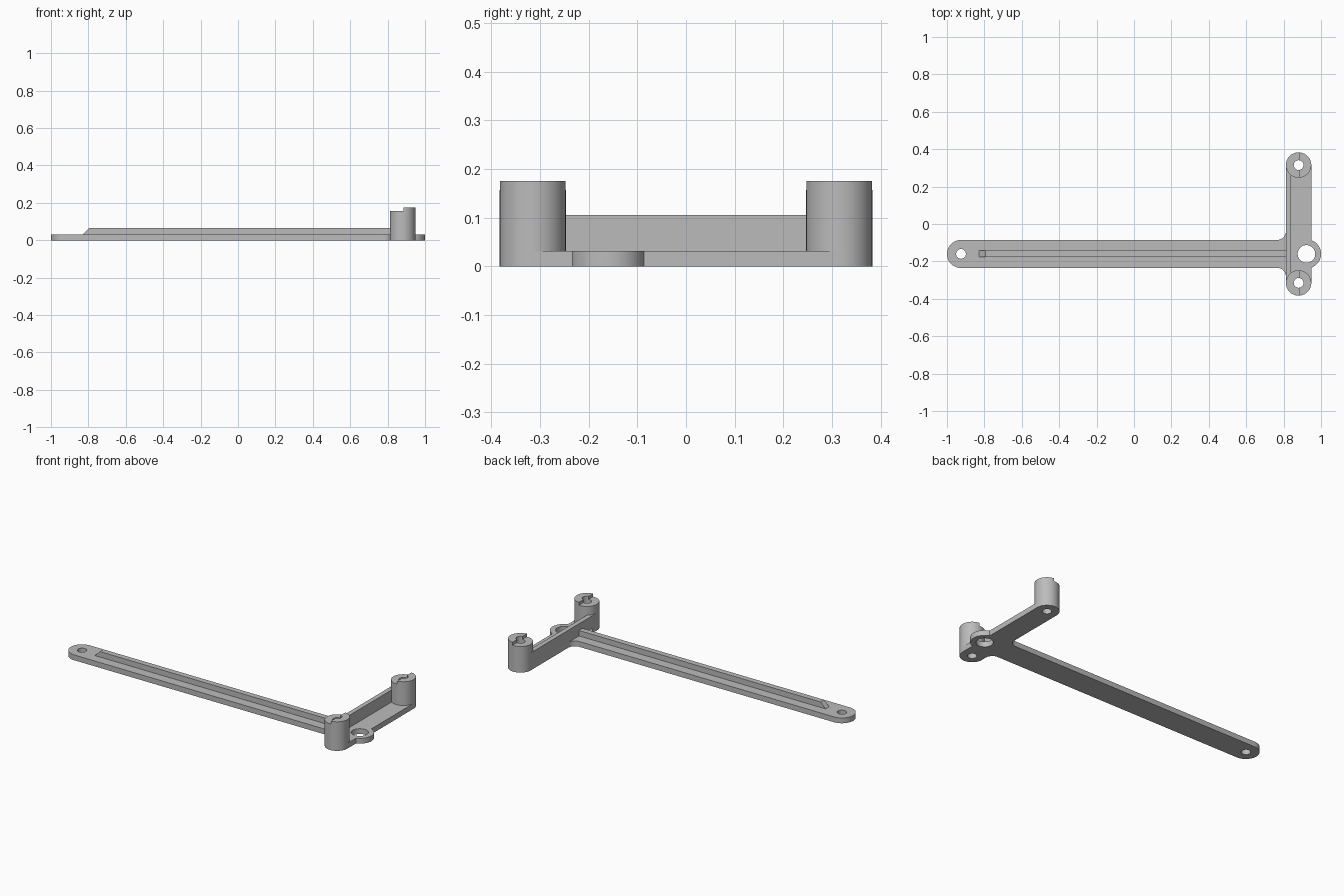
import bpy
import bmesh
from math import cos, sin, pi, acos, radians

cube = bpy.data.objects.get("Cube")
if cube:
    bpy.data.objects.remove(cube, do_unlink=True)

grey = bpy.data.materials.new("plain grey")
grey.use_nodes = True
COLOUR = (0.5, 0.5, 0.5, 1)
grey.diffuse_color = COLOUR
grey.node_tree.nodes["Principled BSDF"].inputs["Base Color"].default_value = COLOUR

ARM_Y, ARM_R = -0.16, 0.075       # long arm centre line and half width
POST_X, POST_Y, POST_R = 0.88, 0.315, 0.068
LOBE_X, LOBE_R = 0.922, 0.078
PIN_R = 0.026
PLATE_H, STEP_H, POST_H = 0.032, 0.157, 0.175
WALL_X = POST_X - POST_R
FILLET = 0.045


def arc(cx, cy, r, start, end, n=24):
    """Points along an arc, angles in radians."""
    return [(cx + r * cos(start + (end - start) * i / n),
             cy + r * sin(start + (end - start) * i / n)) for i in range(n + 1)]


def circle(cx, cy, r, n=48):
    return arc(cx, cy, r, 0, 2 * pi, n)[:-1]


def extruded(name, loops, low, high, upright=False):
    """Solid from an outline and its holes; upright ones are drawn in x-z."""
    curve = bpy.data.curves.new(name, 'CURVE')
    curve.dimensions = '2D'
    curve.fill_mode = 'BOTH'
    curve.extrude = (high - low) / 2
    for loop in loops:
        spline = curve.splines.new('POLY')
        spline.points.add(len(loop) - 1)
        for point, (x, y) in zip(spline.points, loop):
            point.co = (x, y, 0, 1)
        spline.use_cyclic_u = True
    obj = bpy.data.objects.new(name, curve)
    bpy.context.collection.objects.link(obj)
    mid = (low + high) / 2
    if upright:
        obj.rotation_euler.x = pi / 2
        obj.location.y = mid
    else:
        obj.location.z = mid
    bpy.ops.object.select_all(action='DESELECT')
    obj.select_set(True)
    bpy.context.view_layer.objects.active = obj
    bpy.ops.object.convert(target='MESH')
    obj = bpy.context.object
    obj.name = name
    bm = bmesh.new()
    bm.from_mesh(obj.data)
    bmesh.ops.remove_doubles(bm, verts=bm.verts, dist=0.00001)
    bmesh.ops.recalc_face_normals(bm, faces=bm.faces)
    bm.to_mesh(obj.data)
    bm.free()
    obj.data.materials.clear()
    obj.data.materials.append(grey)
    bpy.ops.object.shade_smooth_by_angle(angle=radians(30))
    return obj


# Base plate: long arm, cross bar, end lobe and filleted corners
spread = acos((POST_X + POST_R - LOBE_X) / LOBE_R)
fillet_x, fillet_off = WALL_X - FILLET, ARM_R + FILLET
outline = (arc(-1 + ARM_R, ARM_Y, ARM_R, pi / 2, 3 * pi / 2)
           + arc(fillet_x, ARM_Y - fillet_off, FILLET, pi / 2, 0, 10)
           + arc(POST_X, -POST_Y, POST_R, pi, 2 * pi)
           + arc(LOBE_X, ARM_Y, LOBE_R, -spread, spread)
           + arc(POST_X, POST_Y, POST_R, 0, pi)
           + arc(fillet_x, ARM_Y + fillet_off, FILLET, 0, -pi / 2, 10))
holes = [circle(-1 + ARM_R, ARM_Y, PIN_R), circle(LOBE_X, ARM_Y, 0.047),
         circle(POST_X, POST_Y, PIN_R), circle(POST_X, -POST_Y, PIN_R)]
extruded("base_plate", [outline] + holes, 0, PLATE_H)

# Stiffening rail along the arm with a sloped end
rail = [(-0.828, PLATE_H), (WALL_X, PLATE_H), (WALL_X, 0.065), (-0.795, 0.065)]
extruded("arm_rail", [rail], ARM_Y - 0.017, ARM_Y + 0.017, upright=True)

# Wall between the posts
wall = [(WALL_X, -POST_Y), (0.84, -POST_Y), (0.84, POST_Y), (WALL_X, POST_Y)]
extruded("cross_wall", [wall], PLATE_H, 0.105)

# Hollow posts, each with a raised half ring on the outer side
STEP = 0.006
a, b = acos(STEP / POST_R), acos(STEP / PIN_R)
for side, y in (("front", -POST_Y), ("back", POST_Y)):
    extruded(side + "_post", [circle(POST_X, y, POST_R), circle(POST_X, y, PIN_R)],
             PLATE_H, STEP_H)
    lip = arc(POST_X, y, POST_R, -a, a) + arc(POST_X, y, PIN_R, b, -b)
    extruded(side + "_post_lip", [lip], STEP_H, POST_H)
